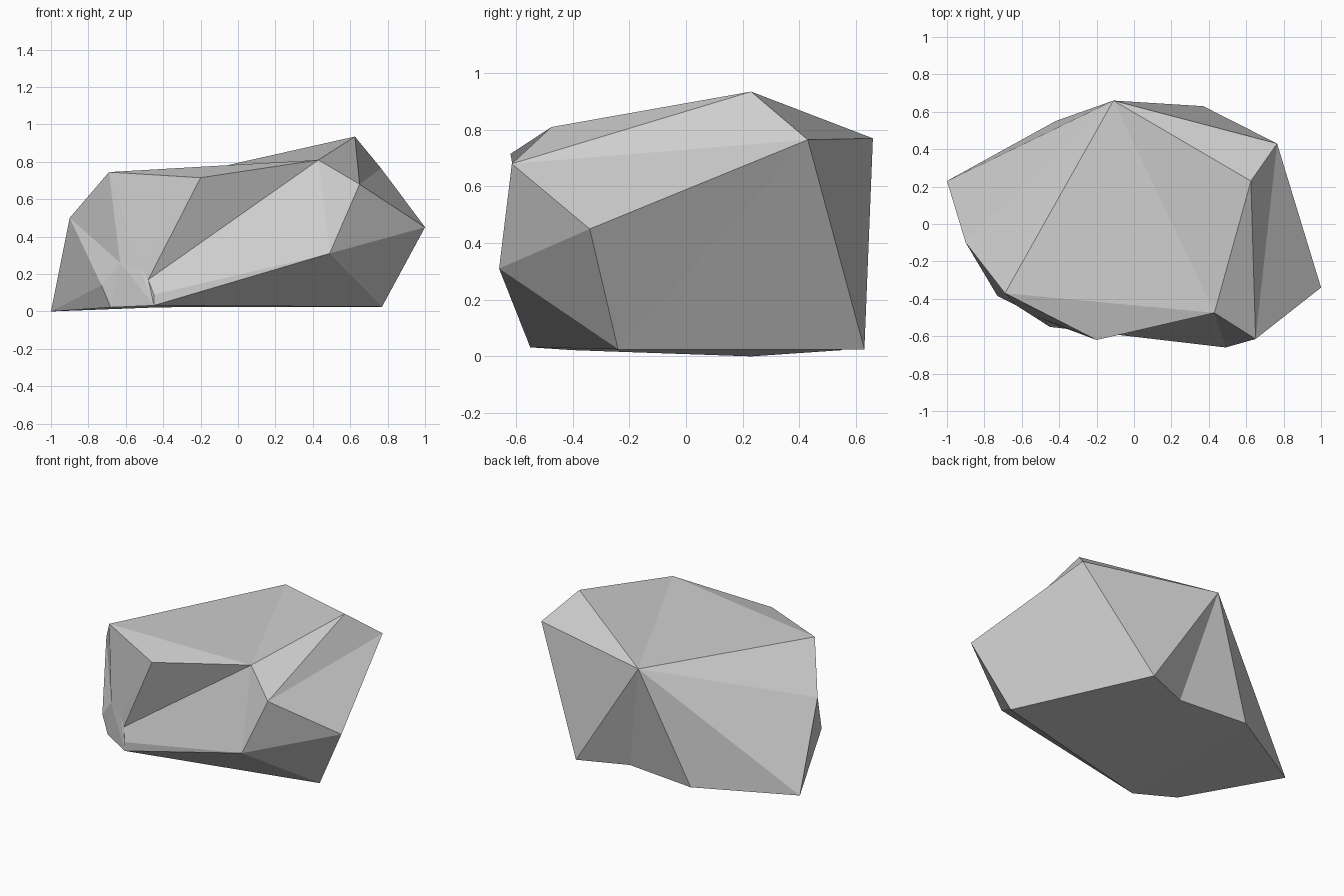
import bpy
import bmesh

cube = bpy.data.objects.get("Cube")
if cube:
    bpy.data.objects.remove(cube, do_unlink=True)

# One grey stone colour
stone = bpy.data.materials.new("stone grey")
stone.use_nodes = True
grey = (0.62, 0.62, 0.62, 1)
stone.diffuse_color = grey
for node in stone.node_tree.nodes:
    if node.type == "BSDF_PRINCIPLED":
        node.inputs["Base Color"].default_value = grey
        node.inputs["Roughness"].default_value = 0.9

# Corners of the boulder
corners = dict(
    left_tip=(-1, .23, 0),
    left_shoulder=(-.9, -.1, .5),
    left_crown=(-.69, -.37, .745),
    front_crown=(-.2, -.62, .715),
    right_crown=(.43, -.475, .81),
    peak=(.625, .23, .935),
    back_shoulder=(.765, .43, .765),
    front_shoulder=(.65, -.615, .68),
    right_tip=(1, -.34, .45),
    front_belly=(.49, -.66, .31),
    right_foot=(.77, -.24, .025),
    back_ridge=(-.11, .66, .77),
    back_foot=(.37, .63, .025),
    back_notch=(.06, .505, .025),
    back_left_foot=(-.42, .55, .022),
    chip_left=(-.73, -.385, .14),
    chip_top=(-.63, -.435, .26),
    chip_upper=(-.52, -.495, .225),
    chip_right=(-.48, -.515, .17),
    chip_lower=(-.45, -.55, .09),
    chip_foot=(-.45, -.55, .032),
    chip_heel=(-.68, -.4, .022),
)

# Facets, grouped by side
crown = [
    "back_ridge left_tip left_shoulder",
    "back_ridge left_shoulder left_crown",
    "back_ridge left_crown right_crown",
    "back_ridge right_crown peak",
    "back_ridge peak back_shoulder",
    "left_crown front_crown right_crown",
    "peak right_crown front_shoulder",
    "peak front_shoulder back_shoulder",
]
back = [
    "back_ridge back_shoulder back_foot",
    "back_ridge back_foot back_notch",
    "back_ridge back_notch back_left_foot",
    "back_ridge back_left_foot left_tip",
]
right_side = [
    "back_shoulder front_shoulder right_tip",
    "back_shoulder right_tip right_foot back_foot",
    "front_shoulder right_tip front_belly",
    "front_belly right_tip right_foot",
]
front = [
    "left_tip left_shoulder chip_left chip_heel",
    "left_shoulder left_crown chip_top chip_left",
    "left_crown front_crown chip_upper chip_top",
    "front_crown right_crown chip_right chip_upper",
    "right_crown front_belly chip_lower chip_right",
    "right_crown front_shoulder front_belly",
    "front_belly right_foot chip_foot chip_lower",
    "chip_left chip_top chip_upper chip_right chip_lower chip_foot chip_heel",
]
underside = [
    "back_foot back_notch back_left_foot left_tip chip_heel chip_foot right_foot",
]

# Build the faceted boulder
bm = bmesh.new()
verts = {name: bm.verts.new(point) for name, point in corners.items()}
for facet in crown + back + right_side + front + underside:
    bm.faces.new([verts[name] for name in facet.split()])
bmesh.ops.triangulate(bm, faces=bm.faces[:])
bmesh.ops.recalc_face_normals(bm, faces=bm.faces[:])
mesh = bpy.data.meshes.new("boulder")
bm.to_mesh(mesh)
bm.free()
mesh.materials.append(stone)
boulder = bpy.data.objects.new("boulder", mesh)
bpy.context.collection.objects.link(boulder)
